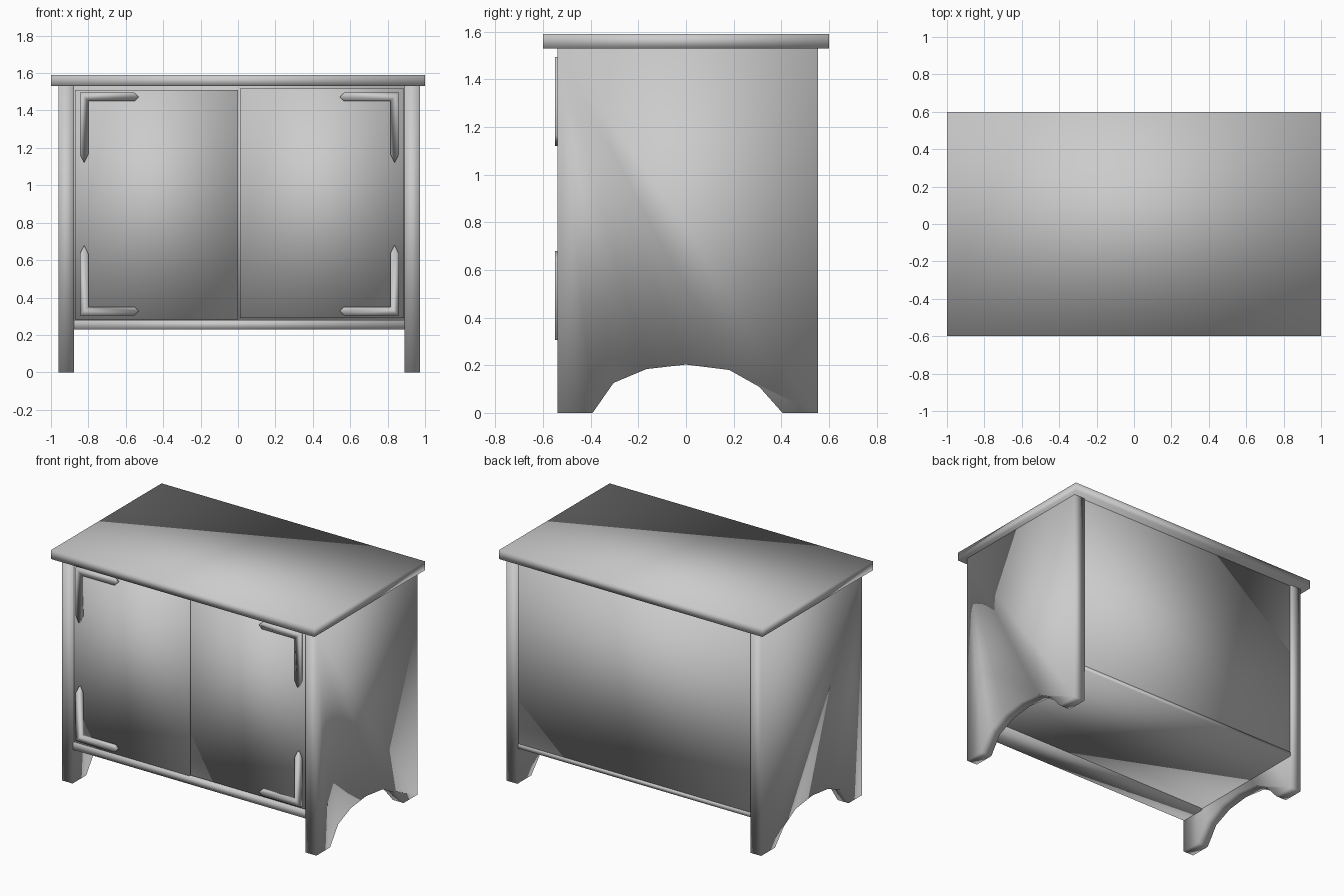
import bpy
import bmesh

cube = bpy.data.objects.get("Cube")
if cube:
    bpy.data.objects.remove(cube, do_unlink=True)

grey = bpy.data.materials.new("plain_grey")
grey.use_nodes = True
grey.diffuse_color = (0.6, 0.6, 0.6, 1)
grey.node_tree.nodes["Principled BSDF"].inputs["Base Color"].default_value = (0.6, 0.6, 0.6, 1)


def prism(name, outline, axis, low, high):
    """Extrude a flat outline along the x or y axis; smooth shaded throughout."""
    def place(p, d):
        return (d, p[0], p[1]) if axis == "x" else (p[0], d, p[1])

    bm = bmesh.new()
    near = [bm.verts.new(place(p, low)) for p in outline]
    far = [bm.verts.new(place(p, high)) for p in outline]
    bm.faces.new(near)
    bm.faces.new(far)
    count = len(outline)
    for i in range(count):
        j = (i + 1) % count
        bm.faces.new((near[i], near[j], far[j], far[i]))
    bmesh.ops.recalc_face_normals(bm, faces=bm.faces)
    for face in bm.faces:
        face.smooth = True
    mesh = bpy.data.meshes.new(name)
    bm.to_mesh(mesh)
    bm.free()
    mesh.materials.append(grey)
    obj = bpy.data.objects.new(name, mesh)
    bpy.context.collection.objects.link(obj)
    return obj


def box(name, x, y, z):
    outline = [(x[0], z[0]), (x[1], z[0]), (x[1], z[1]), (x[0], z[1])]
    return prism(name, outline, "y", *y)


# The body sits very slightly off centre under the top
MID = 0.007
INNER, OUTER = 0.884, 0.966
FRONT, BACK = -0.54, 0.555
TOP_Z = 1.53
inside = (MID - INNER, MID + INNER)

# Table top
box("top", (-1, 1), (-0.6, 0.6), (TOP_Z, 1.59))

# Side panels with an arched foot cutout
arch = [(-0.392, 0), (-0.304, 0.126), (-0.166, 0.184), (0, 0.203),
        (0.182, 0.18), (0.308, 0.109), (0.405, 0)]
side = [(FRONT, 0)] + arch + [(BACK, 0), (BACK, TOP_Z), (FRONT, TOP_Z)]
prism("left_side_panel", side, "x", MID + INNER, MID + OUTER)
prism("right_side_panel", side, "x", MID - OUTER, MID - INNER)

# Back panel, floor and front rail
box("back_panel", inside, (0.52, 0.543), (0.27, TOP_Z))
box("floor", inside, (-0.35, 0.548), (0.24, 0.27))
box("front_rail", inside, (-0.535, -0.35), (0.23, 0.28))

# Doors
DOOR_FRONT = -0.53
box("right_door", (-0.872, 0.001), (DOOR_FRONT, -0.49), (0.283, 1.51))
box("left_door", (0.012, 0.887), (DOOR_FRONT, -0.49), (0.29, 1.517))

# Pointed L-shaped corner brackets, measured inward from each outer corner
bracket = [(0, 0), (0.293, 0), (0.315, 0.0225), (0.293, 0.045),
           (0.045, 0.045), (0.045, 0.33), (0.0225, 0.375), (0, 0.33)]
for sx, side_name in ((-1, "right"), (1, "left")):
    for sz, level in ((-1, "lower"), (1, "upper")):
        outline = [(MID + sx * (0.8525 - u), 0.9 + sz * (0.595 - v)) for u, v in bracket]
        prism(f"{level}_{side_name}_bracket", outline, "y", -0.551, DOOR_FRONT + 0.002)
